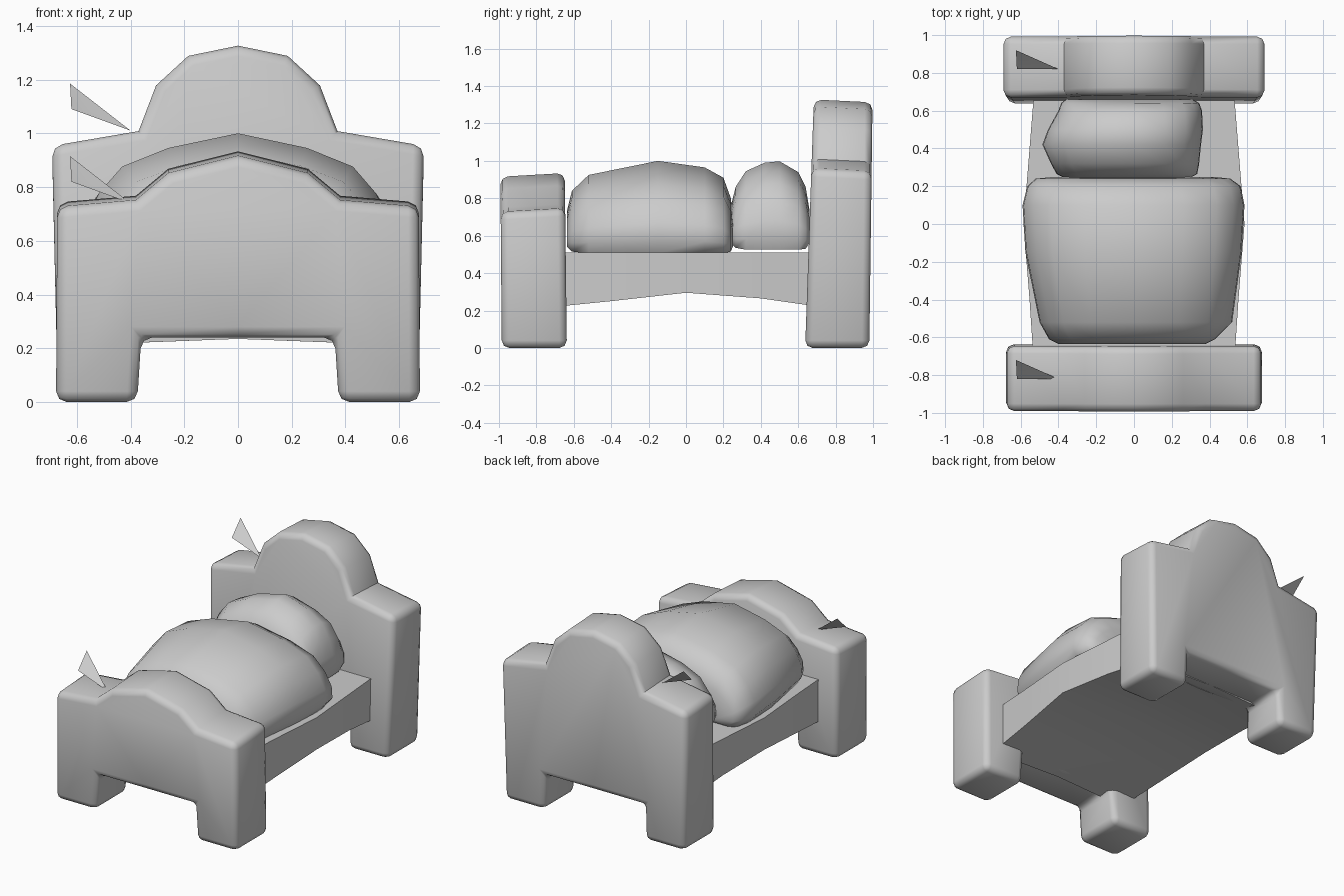
import bpy, math

if "Cube" in bpy.data.objects:
    bpy.data.objects.remove(bpy.data.objects["Cube"])


def make(name, verts, faces, bevel=0.0, angle=50):
    me = bpy.data.meshes.new(name)
    me.from_pydata(verts, [], faces)
    ob = bpy.data.objects.new(name, me)
    bpy.context.collection.objects.link(ob)
    # recalculate normals outward
    import bmesh
    bm = bmesh.new()
    bm.from_mesh(me)
    bmesh.ops.recalc_face_normals(bm, faces=bm.faces)
    bm.to_mesh(me)
    bm.free()
    bpy.ops.object.select_all(action='DESELECT')
    ob.select_set(True)
    bpy.context.view_layer.objects.active = ob
    if bevel:
        m = ob.modifiers.new("bevel", 'BEVEL')
        m.width = bevel
        m.segments = 2
        m.limit_method = 'ANGLE'
        m.angle_limit = math.radians(65)
        bpy.ops.object.modifier_apply(modifier=m.name)
    bpy.ops.object.shade_smooth_by_angle(angle=math.radians(angle))
    return ob


def loft(name, rings, bevel=0.0, angle=50):
    """Skin closed rings of equal point count and cap both ends."""
    n = len(rings[0])
    verts = [p for r in rings for p in r]
    faces = [(i * n + j, i * n + (j + 1) % n, (i + 1) * n + (j + 1) % n, (i + 1) * n + j)
             for i in range(len(rings) - 1) for j in range(n)]
    faces += [tuple(range(n)), tuple(range(len(verts) - n, len(verts)))]
    return make(name, verts, faces, bevel, angle)


def board(name, half, front, back, tilt_front, tilt_back):
    """Mirrored outline; front/back are (y, lean per z), tilt drops the top edge."""
    outline = half + [(-x, z) for x, z in reversed(half) if x > 0]
    rings = []
    for (y, k), t in ((front, tilt_front), (back, tilt_back)):
        rings.append([(x, y + k * z, z - (t if z > 0.6 else 0)) for x, z in outline])
    loft(name, rings, bevel=0.04)


# end boards with their legs
board("headboard",
      [(0, 0.235), (0.37, 0.235), (0.375, 0), (0.67, 0), (0.692, 0.955), (0.37, 1.01),
       (0.305, 1.18), (0.185, 1.29), (0, 1.328)],
      (0.637, 0.035), (0.98, 0.013), 0, 0.015)
board("footboard",
      [(0, 0.24), (0.36, 0.24), (0.375, 0), (0.677, 0), (0.673, 0.745), (0.38, 0.77),
       (0.26, 0.87), (0, 0.935)],
      (-0.985, -0.008), (-0.637, -0.012), 0.02, 0)

# bed base, arched along the sides
rings = []
for y, w, zb in ((-0.75, 0.53, 0.215), (-0.4, 0.553, 0.25), (0, 0.585, 0.295),
                 (0.4, 0.553, 0.265), (0.75, 0.525, 0.215)):
    rings.append([(w, y, 0.51), (-w, y, 0.51), (-w, y, zb), (0, y, zb + 0.02), (w, y, zb)])
loft("bed_base", rings)

# soft bedding: half cross-section as fractions of width and height
SOFT = [(0.92, 0), (1.0, 0.14), (0.99, 0.33), (0.9, 0.55), (0.75, 0.75), (0.45, 0.89)]


def cushion(name, sections, zb):
    rings = []
    for y, xl, xr, z0, zt in sections:
        ring = [(xr * a, y, z0 + (zt - z0) * b) for a, b in SOFT]
        ring.append((0, y, zt))
        ring += [(xl * a, y, z0 + (zt - z0) * b) for a, b in reversed(SOFT)]
        rings.append(ring)
    loft(name, rings, angle=55)


cushion("blanket", [
    (-0.635, -0.40, 0.38, 0.54, 0.74), (-0.61, -0.45, 0.43, 0.515, 0.84),
    (-0.52, -0.50, 0.52, 0.505, 0.925), (-0.15, -0.575, 0.57, 0.505, 1.0),
    (0.1, -0.59, 0.585, 0.505, 0.965), (0.2, -0.565, 0.565, 0.505, 0.91),
    (0.24, -0.52, 0.51, 0.515, 0.80), (0.25, -0.42, 0.42, 0.54, 0.70)], 0.51)

cushion("pillow", [
    (0.24, -0.36, 0.29, 0.56, 0.76), (0.265, -0.41, 0.335, 0.535, 0.86),
    (0.32, -0.44, 0.345, 0.525, 0.945), (0.42, -0.485, 0.355, 0.525, 0.99),
    (0.5, -0.455, 0.365, 0.525, 0.998), (0.6, -0.40, 0.36, 0.525, 0.94),
    (0.64, -0.385, 0.345, 0.53, 0.86), (0.66, -0.36, 0.31, 0.56, 0.74)], 0.53)

# thin splinters standing on the left posts
for name, y, z in (("head_splinter", 0.82, 1.01), ("foot_splinter", -0.82, 0.74)):
    make(name, [(-0.40, y, z), (-0.62, y, z + 0.08), (-0.625, y + 0.1, z + 0.175),
                (-0.53, y + 0.03, z + 0.07)],
         [(0, 1, 3), (1, 2, 3), (0, 3, 2)])
